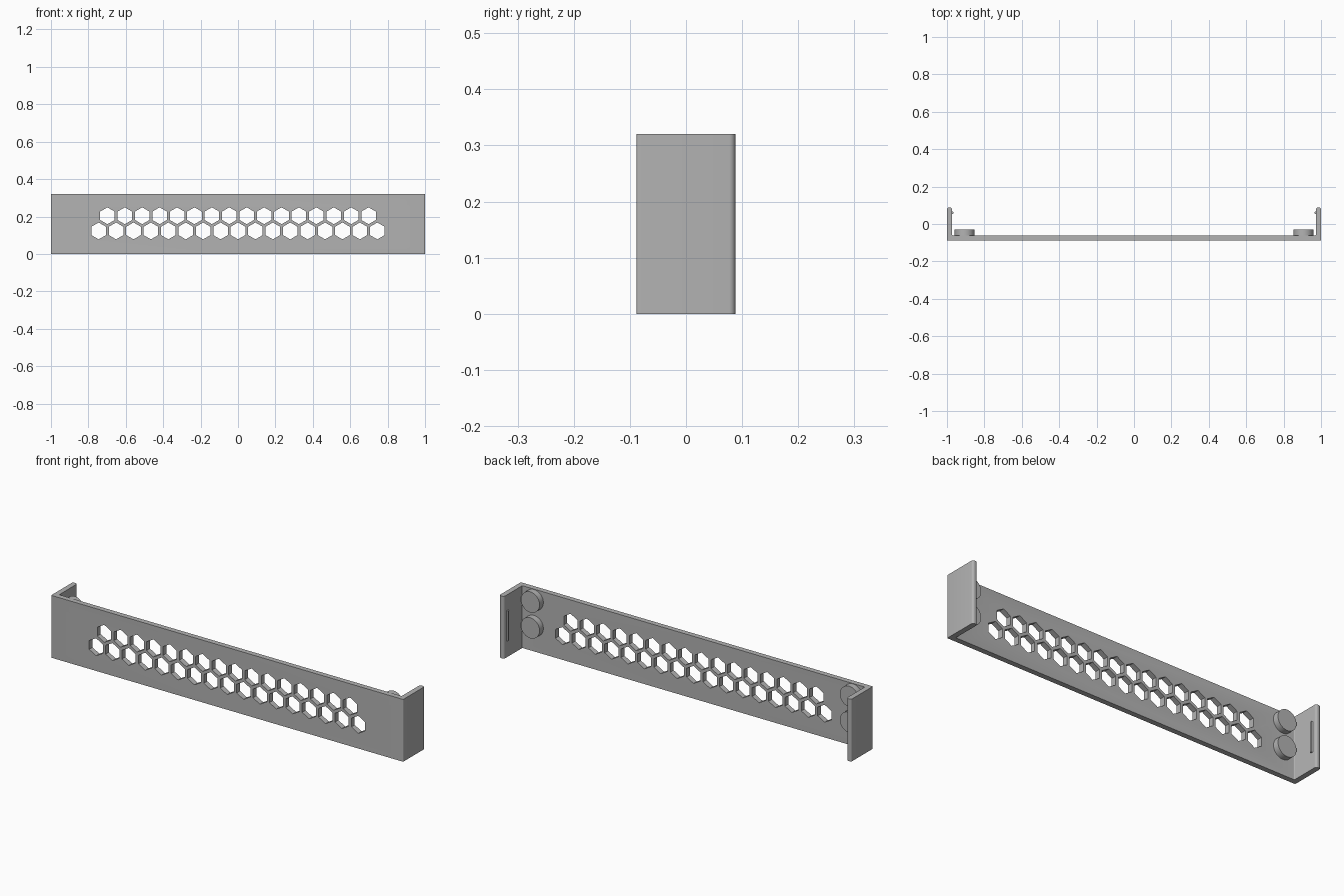
import bpy
import bmesh
from math import sin, cos, pi, radians
from mathutils import Vector

if "Cube" in bpy.data.objects:
    bpy.data.objects.remove(bpy.data.objects["Cube"])

HEIGHT = 0.32
BACK, FRONT = 0.088, -0.088
WALL = 0.027
INNER = FRONT + WALL

gray = bpy.data.materials.new("plain gray")
gray.use_nodes = True
color = (0.45, 0.45, 0.45, 1)
gray.diffuse_color = color
gray.node_tree.nodes["Principled BSDF"].inputs["Base Color"].default_value = color


def make_object(name, loops, offset):
    """Extrude each closed loop of points by the offset into one object."""
    bm = bmesh.new()
    for loop in loops:
        face = bm.faces.new([bm.verts.new(p) for p in loop])
        new = bmesh.ops.extrude_face_region(bm, geom=[face], use_keep_orig=True)
        verts = [g for g in new["geom"] if isinstance(g, bmesh.types.BMVert)]
        bmesh.ops.translate(bm, verts=verts, vec=offset)
    bmesh.ops.recalc_face_normals(bm, faces=bm.faces)
    mesh = bpy.data.meshes.new(name)
    bm.to_mesh(mesh)
    bm.free()
    mesh.materials.append(gray)
    obj = bpy.data.objects.new(name, mesh)
    bpy.context.collection.objects.link(obj)
    return obj


def ring(x, y, z, radius, sides):
    """Circle facing y with its first corner at the top."""
    return [(x + radius * sin(2 * pi * i / sides), y,
             z + radius * cos(2 * pi * i / sides)) for i in range(sides)]


def rounded(corners, steps=6):
    """Round each (x, y, radius) corner of a right-angled outline."""
    result = []
    for i, (x, y, r) in enumerate(corners):
        here = Vector((x, y, 0))
        before = (Vector((*corners[i - 1][:2], 0)) - here).normalized() * r
        after = (Vector((*corners[(i + 1) % len(corners)][:2], 0)) - here).normalized() * r
        for k in range(steps + 1):
            a = pi / 2 * k / steps
            result.append(here + before * (1 - sin(a)) + after * (1 - cos(a)))
    return result


def smooth(obj):
    bpy.ops.object.select_all(action="DESELECT")
    obj.select_set(True)
    bpy.context.view_layer.objects.active = obj
    bpy.ops.object.shade_smooth_by_angle(angle=radians(30))


# U-shaped panel with side flanges
half = [(1, FRONT, 0.004), (1, BACK, 0.011), (1 - WALL, BACK, 0.011),
        (1 - WALL, INNER, 0.004)]
outline = half + [(-x, y, r) for x, y, r in reversed(half)]
panel = make_object("bracket_panel", [rounded(outline)], (0, 0, HEIGHT))

# Two staggered rows of hexagonal vents
PITCH = 0.0931
vents = []
for count, z in ((17, 0.123), (16, 0.204)):
    for i in range(count):
        vents.append(ring((i - (count - 1) / 2) * PITCH, FRONT - 0.05, z, 0.045, 6))
cutter = make_object("vent_cutter", vents, (0, 0.15, 0))
cutter.hide_render = True
cut = panel.modifiers.new("vents", "BOOLEAN")
cut.operation = "DIFFERENCE"
cut.solver = "EXACT"
cut.object = cutter
bpy.context.view_layer.objects.active = panel
bpy.ops.object.modifier_apply(modifier=cut.name)
bpy.data.objects.remove(cutter)
smooth(panel)

for side, sign in (("left", 1), ("right", -1)):
    # Round bosses behind the panel
    for level, z in (("lower", 0.132), ("upper", 0.265)):
        boss = make_object(f"{side}_{level}_boss",
                           [ring(sign * 0.906, INNER - 0.005, z, 0.053, 48)],
                           (0, 0.036, 0))
        smooth(boss)

    # Slim snap ridge on the inside of the flange
    wall = sign * (1 - WALL + 0.002)
    tip = sign * (1 - WALL - 0.007)
    ridge = [(wall, 0.051, 0.085), (tip, 0.056, 0.085),
             (tip, 0.064, 0.085), (wall, 0.069, 0.085)]
    make_object(f"{side}_snap_ridge", [ridge], (0, 0, 0.155))
